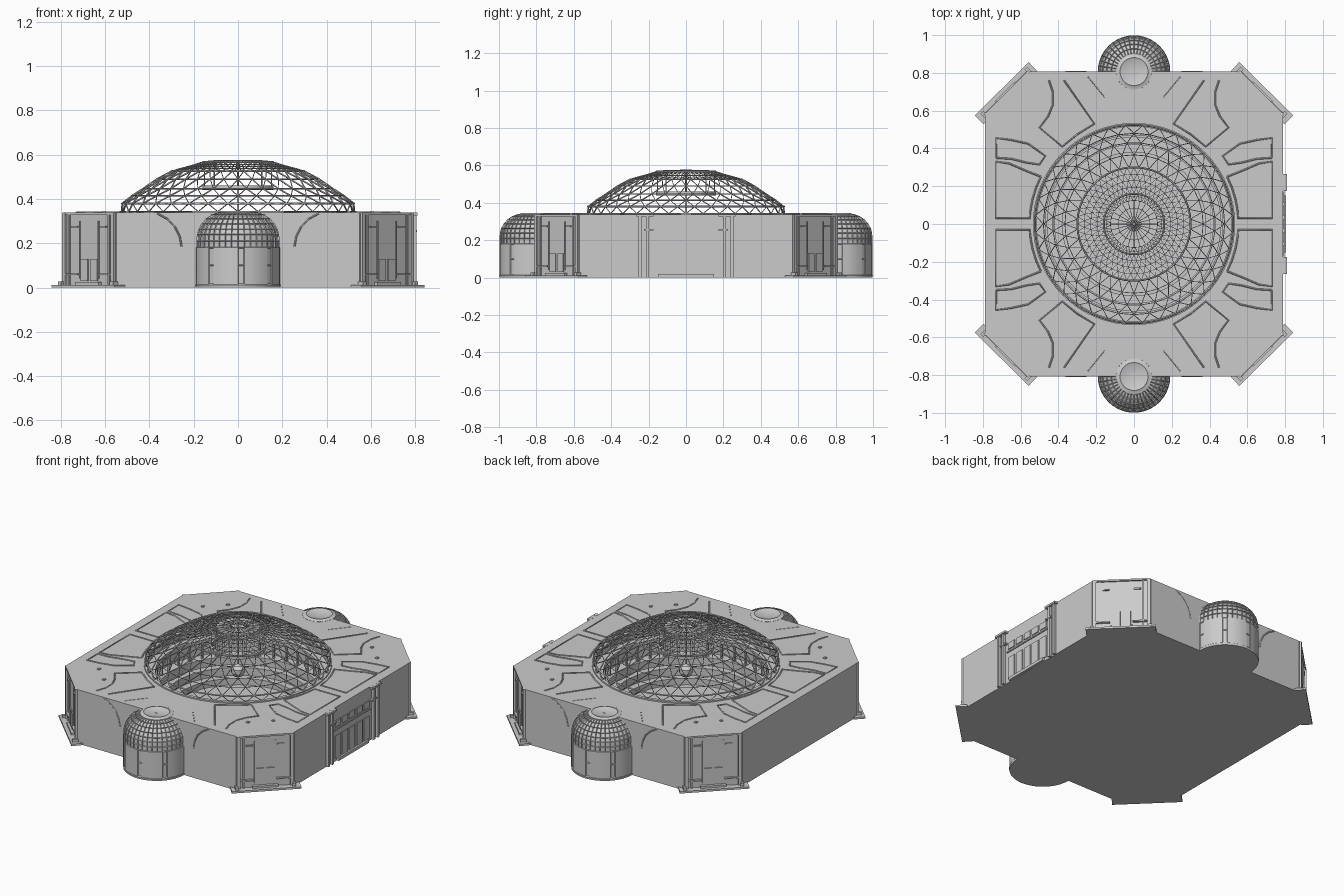
import bpy, bmesh, math
from mathutils import Matrix

if "Cube" in bpy.data.objects:
    bpy.data.objects.remove(bpy.data.objects["Cube"])

ROOF = 0.338
TAU = 2 * math.pi


def make(name, bm, smooth=False):
    bmesh.ops.recalc_face_normals(bm, faces=bm.faces)
    me = bpy.data.meshes.new(name)
    bm.to_mesh(me)
    bm.free()
    ob = bpy.data.objects.new(name, me)
    bpy.context.collection.objects.link(ob)
    if smooth:
        bpy.ops.object.select_all(action='DESELECT')
        ob.select_set(True)
        bpy.context.view_layer.objects.active = ob
        bpy.ops.object.shade_smooth_by_angle(angle=math.radians(35))
    return ob


def prism(name, pts, z0, z1):
    bm = bmesh.new()
    low = [bm.verts.new((x, y, z0)) for x, y in pts]
    high = [bm.verts.new((x, y, z1)) for x, y in pts]
    bm.faces.new(low)
    bm.faces.new(high)
    for i in range(len(pts)):
        j = (i + 1) % len(pts)
        bm.faces.new((low[i], low[j], high[j], high[i]))
    return make(name, bm)


def boxes(name, items, frame=Matrix.Identity(4)):
    """items: (x, y, z centre, size x, size y, size z) in the given frame"""
    bm = bmesh.new()
    for x, y, z, a, b, c in items:
        m = frame @ Matrix.Translation((x, y, z)) @ Matrix.Diagonal((a, b, c, 1))
        bmesh.ops.create_cube(bm, size=1, matrix=m)
    return make(name, bm)


def lathe(bm, prof, n, twist=False):
    """Spin (r, z) points; twist staggers rows and triangulates them."""
    rows = []
    for k, (r, z) in enumerate(prof):
        off = 0.5 * k if twist else 0
        if r == 0:
            rows.append([bm.verts.new((0, 0, z))] * n)
        else:
            rows.append([bm.verts.new((r * math.cos(TAU * (i + off) / n),
                                       r * math.sin(TAU * (i + off) / n), z)) for i in range(n)])
    faces = []
    for a, b in zip(rows, rows[1:]):
        band = []
        for i in range(n):
            j = (i + 1) % n
            if a[i] is a[j]:
                band.append(bm.faces.new((a[i], b[j], b[i])))
            elif b[i] is b[j]:
                band.append(bm.faces.new((a[i], a[j], b[i])))
            elif twist:
                band.append(bm.faces.new((a[i], a[j], b[i])))
                band.append(bm.faces.new((a[j], b[j], b[i])))
            else:
                band.append(bm.faces.new((a[i], a[j], b[j], b[i])))
        faces.append(band)
    return faces


def lines(name, paths, depth):
    cu = bpy.data.curves.new(name, 'CURVE')
    cu.dimensions = '3D'
    cu.bevel_depth = depth
    cu.bevel_resolution = 0
    for pts in paths:
        s = cu.splines.new('POLY')
        s.points.add(len(pts) - 1)
        for p, c in zip(s.points, pts):
            p.co = (*c, 1)
    ob = bpy.data.objects.new(name, cu)
    bpy.context.collection.objects.link(ob)
    return ob


QUADS = [(1, 1), (-1, 1), (-1, -1), (1, -1)]

# Main hall: eight-sided block with a round well under the dome
octagon = [(.79, -.57), (.79, .57), (.55, .807), (-.55, .807),
           (-.79, .57), (-.79, -.57), (-.55, -.807), (.55, -.807)]
hall = prism("hall_body", octagon, 0, ROOF)
bm = bmesh.new()
lathe(bm, [(0, .03), (.52, .03), (.52, .5), (0, .5)], 64)
cutter = make("well_cutter", bm)
cutter.hide_render = True
cutter.hide_viewport = True
mod = hall.modifiers.new("well", 'BOOLEAN')
mod.object = cutter
mod.operation = 'DIFFERENCE'
mod.solver = 'EXACT'

# Roof rim around the dome
bm = bmesh.new()
lathe(bm, [(.515, .33), (.515, .346), (.535, .346), (.535, .33)], 64)
make("dome_curb", bm, True)

# Dome lattice: coarse lower shell and finer crown
bm = bmesh.new()
lathe(bm, [(.525, .342), (.525, .38), (.48, .414), (.43, .447), (.366, .49), (.30, .526)], 36, True)
lower = make("dome_lattice", bm)
bm = bmesh.new()
lathe(bm, [(.30, .526), (.265, .537), (.23, .546), (.195, .556), (.16, .567),
           (.125, .572)], 48, True)
crown = make("dome_crown_lattice", bm)
bm = bmesh.new()
lathe(bm, [(.125, .572), (.085, .574), (.02, .575), (.008, .575)], 24)
hub = make("dome_hub_lattice", bm)
for ob, t in ((lower, .008), (crown, .0045), (hub, .0045)):
    w = ob.modifiers.new("struts", 'WIREFRAME')
    w.thickness = t
    w.use_even_offset = False

# Heavier rings on the dome
rings = []
for r, z in ((.525, .38), (.30, .526), (.16, .567)):
    rings.append([(r * math.cos(TAU * i / 72), r * math.sin(TAU * i / 72), z) for i in range(73)])
lines("dome_rings", rings, .005)

# Interior: stepped galleries, columns, hanging ring and hanging display
bm = bmesh.new()
lathe(bm, [(.52, .29), (.47, .29), (.47, .265), (.52, .265)], 64)
lathe(bm, [(.52, .17), (.46, .17), (.46, .12), (.42, .12), (.42, .07), (.38, .07), (.38, .03)], 64)
make("galleries", bm, True)
bm = bmesh.new()
for i in range(36):
    m = Matrix.Rotation(TAU * i / 36, 4, 'Z') @ Matrix.Translation((.48, 0, .217)) @ Matrix.Diagonal((.012, .012, .1, 1))
    bmesh.ops.create_cube(bm, size=1, matrix=m)
make("gallery_columns", bm)
bm = bmesh.new()
lathe(bm, [(.16, .44), (.16, .46), (.145, .46), (.145, .44), (.16, .44)], 48)
make("hanging_ring", bm, True)
bm = bmesh.new()
lathe(bm, [(0, .26), (.025, .265), (.04, .29), (.04, .315), (.015, .33), (.005, .34), (.005, .57)], 12)
make("hanging_display", bm)
lines("ring_hangers", [[(.152 * math.cos(a), .152 * math.sin(a), .455),
                        (.152 * math.cos(a), .152 * math.sin(a), .567)]
                       for a in [TAU * i / 8 for i in range(8)]], .0025)

# Domed turrets on front and back, with sunken window panels
for side, s in (("front", -1), ("back", 1)):
    bm = bmesh.new()
    prof = [(0, 0), (.19, 0), (.192, .012), (.19, .014), (.19, .10), (.19, .18), (.19, .21), (.188, .24),
            (.181, .265), (.167, .29), (.147, .312), (.122, .329), (.095, .339), (.08, .342),
            (.074, .346), (.066, .342), (0, .336)]
    bands = lathe(bm, prof, 40)
    bmesh.ops.recalc_face_normals(bm, faces=bm.faces)
    panels = [f for b in bands[5:12] for f in b]
    tall = [f for b in bands[3:5] for k, f in enumerate(b) if k % 5 == 0]
    bmesh.ops.inset_individual(bm, faces=panels, thickness=.0035, depth=-.005)
    bmesh.ops.inset_individual(bm, faces=tall, thickness=.005, depth=-.004)
    t = make(side + "_turret", bm, True)
    t.location.y = s * .807

# Corner fronts: foot plate, pilasters, doors, bands and roof lip
for n, (sx, sy) in enumerate(QUADS):
    plate = [(.557, .857), (.843, .575), (.796, .528), (.51, .806)]
    prism(f"corner_foot_plate_{n}", [(x * sx, y * sy) for x, y in plate], 0, .012)
    frame = Matrix.Translation((.67 * sx, .6885 * sy, 0)) @ Matrix.Rotation(math.atan2(sy, sx), 4, 'Z')
    parts = [(.004, 0, .333, .012, .33, .01), (.006, 0, .018, .025, .15, .012)]
    for q in (-1, 1):
        parts += [(.004, q * .155, .17, .016, .02, .335), (.002, q * .125, .17, .01, .008, .33),
                  (.002, q * .06, .17, .008, .006, .26), (.006, q * .11, .06, .016, .09, .008),
                  (.003, q * .09, .275, .01, .04, .008), (.003, q * .03, .08, .008, .045, .1),
                  (.01, q * .165, .02, .035, .02, .016)]
    boxes(f"corner_front_{n}", parts, frame)

# Right-hand entrance: twin pilasters, door grid, step and roof lips
parts = [(.795, 0, .01, .02, .30, .018), (.792, 0, .20, .008, .36, .008)]
for q in (-1, 1):
    parts += [(.796, q * .245, .17, .02, .016, .338), (.796, q * .205, .17, .02, .016, .338),
              (.798, q * .22, .332, .026, .09, .012), (.798, q * .2, .255, .02, .05, .008)]
for i in range(5):
    parts.append((.792, -.14 + .07 * i, .09, .006, .055, .14))
    parts.append((.792, -.14 + .07 * i, .235, .006, .055, .04))
boxes("side_entrance", parts)

# Roof panel outlines, repeated in the four quadrants
z = ROOF + .002
rim = [(.553 * math.cos(a), .553 * math.sin(a)) for a in [.47, .36, .25, .15, .055]]
outlines = [
    rim + [(.73, .03), (.73, .33), (.66, .32), (.58, .285), rim[0]],
    [(.73, .35), (.73, .455), (.65, .445), (.56, .425), (.47, .36), (.50, .315), (.57, .325),
     (.65, .345), (.73, .35)],
    [(.37, .76), (.21, .53), (.30, .475), (.38, .41), (.50, .51), (.455, .57), (.43, .63),
     (.43, .70), (.45, .76)],
]
paths = [[(x * sx, y * sy, z) for x, y in o] for o in outlines for sx, sy in QUADS]
lines("roof_panel_ridges", paths, .0045)
lines("roof_seams", [[(.155 * sx, .67 * sy, ROOF), (.245 * sx, .78 * sy, ROOF)] for sx, sy in QUADS], .002)
boxes("roof_vents", [(x * sx, y * sy, ROOF + .002, .015, .015, .01)
                     for x, y in ((.5, .615), (.605, .515)) for sx, sy in QUADS])

# Curved ribs on the front and back walls beside the turrets
rib = [(.255, .185), (.263, .23), (.285, .275), (.32, .31), (.365, .335)]
lines("wall_ribs", [[(x * sx, .807 * sy, h) for x, h in rib] for sx, sy in QUADS], .004)
